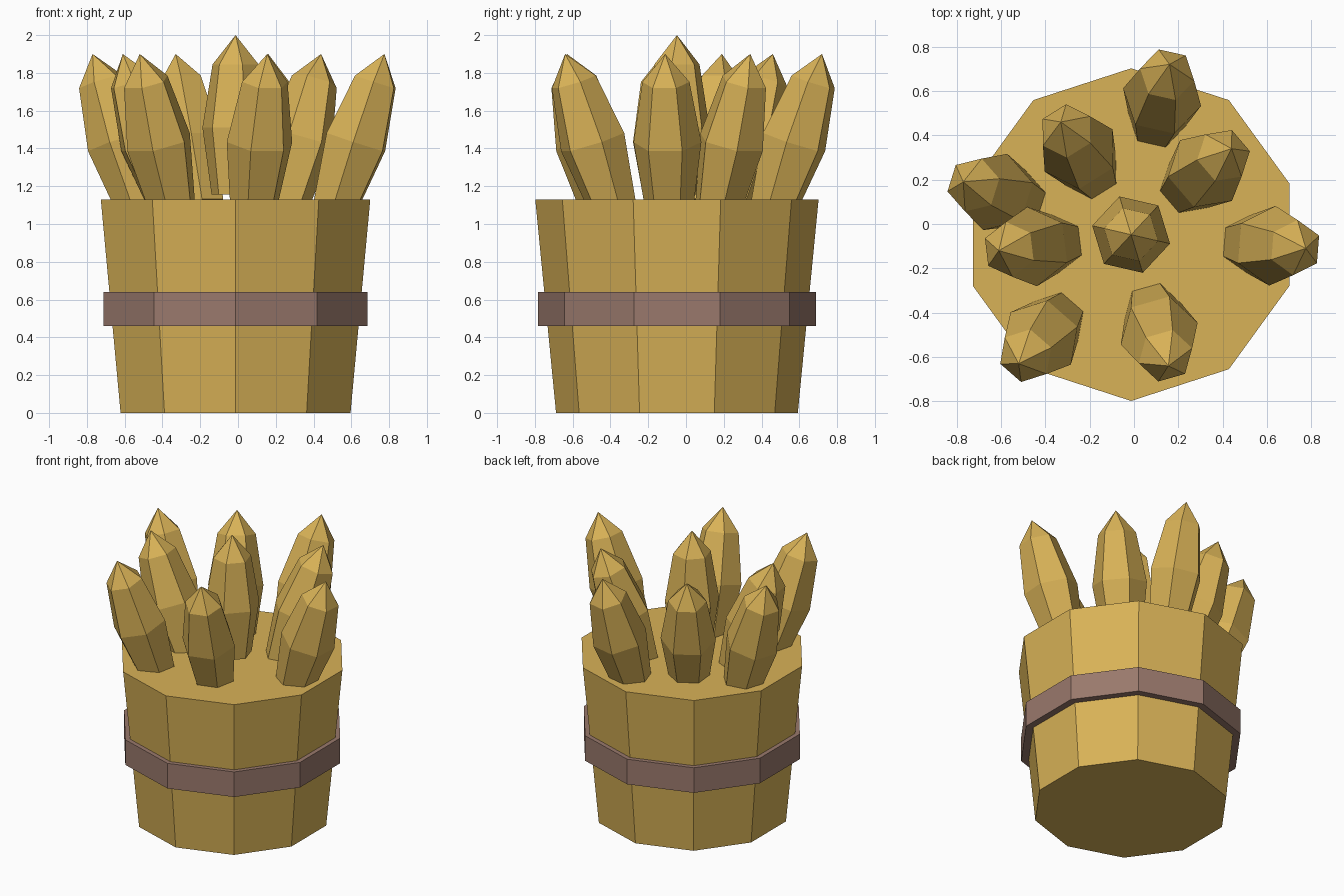
import bpy
import bmesh
from math import sin, cos, pi, radians, atan2
from mathutils import Matrix, Vector

cube = bpy.data.objects.get("Cube")
if cube:
    bpy.data.objects.remove(cube, do_unlink=True)


def material(name, color):
    m = bpy.data.materials.new(name)
    m.use_nodes = True
    m.diffuse_color = color
    bsdf = next(n for n in m.node_tree.nodes if n.type == 'BSDF_PRINCIPLED')
    bsdf.inputs["Base Color"].default_value = color
    return m


wheat = material("wheat yellow", (0.69, 0.445, 0.095, 1))
leather = material("brown strap", (0.32, 0.19, 0.15, 1))


def lathe(name, profile, sides, turn, mat, matrix, loop=False):
    """Faceted solid from (radius, height) rings; radius 0 is a point."""
    bm = bmesh.new()
    rings = []
    for r, z in profile:
        count = sides if r else 1
        rings.append([bm.verts.new((r * cos(turn + 2 * pi * i / sides),
                                    r * sin(turn + 2 * pi * i / sides), z))
                      for i in range(count)])
    pairs = list(zip(rings, rings[1:]))
    if loop:
        pairs.append((rings[-1], rings[0]))
    for low, high in pairs:
        for i in range(sides):
            j = (i + 1) % sides
            if len(high) == 1:
                bm.faces.new((low[i], low[j], high[0]))
            else:
                bm.faces.new((low[i], low[j], high[j], high[i]))
    if not loop:
        for end in (rings[0], rings[-1]):
            if len(end) > 1:
                bm.faces.new(end)
    bmesh.ops.recalc_face_normals(bm, faces=bm.faces)
    mesh = bpy.data.meshes.new(name)
    bm.to_mesh(mesh)
    bm.free()
    mesh.materials.append(mat)
    obj = bpy.data.objects.new(name, mesh)
    obj.matrix_world = matrix
    bpy.context.collection.objects.link(obj)
    return obj


# Ten-sided tapered bundle and the strap around it
axis = Vector((-0.013, -0.048, 0))
place = Matrix.Translation(axis)
lathe("bundle", [(0.64, 0), (0.75, 1.13)], 10, pi / 2, wheat, place)
lathe("strap", [(0.735, 0.46), (0.735, 0.64), (0.68, 0.64), (0.67, 0.46)],
      10, pi / 2, leather, place, loop=True)

# Six-sided ears, modelled with the tip at the origin
ear = [(0.13, -0.845), (0.18, -0.49), (0.125, -0.155), (0, 0)]
lathe("centre_ear", ear, 6, radians(-13), wheat,
      Matrix.Translation((axis.x, axis.y, 2)))

# Outer ears lean away from the middle
tips = [(0.775, -0.11), (0.44, 0.34), (0.16, 0.72), (-0.33, 0.46),
        (-0.77, 0.19), (-0.61, -0.12), (-0.52, -0.63), (0.155, -0.64)]
for n, (x, y) in enumerate(tips, 1):
    heading = atan2(y - axis.y, x - axis.x)
    pose = (Matrix.Translation((x, y, 1.9)) @ Matrix.Rotation(heading, 4, 'Z')
            @ Matrix.Rotation(radians(18), 4, 'Y'))
    lathe(f"outer_ear_{n}", ear, 6, pi / 6, wheat, pose)
